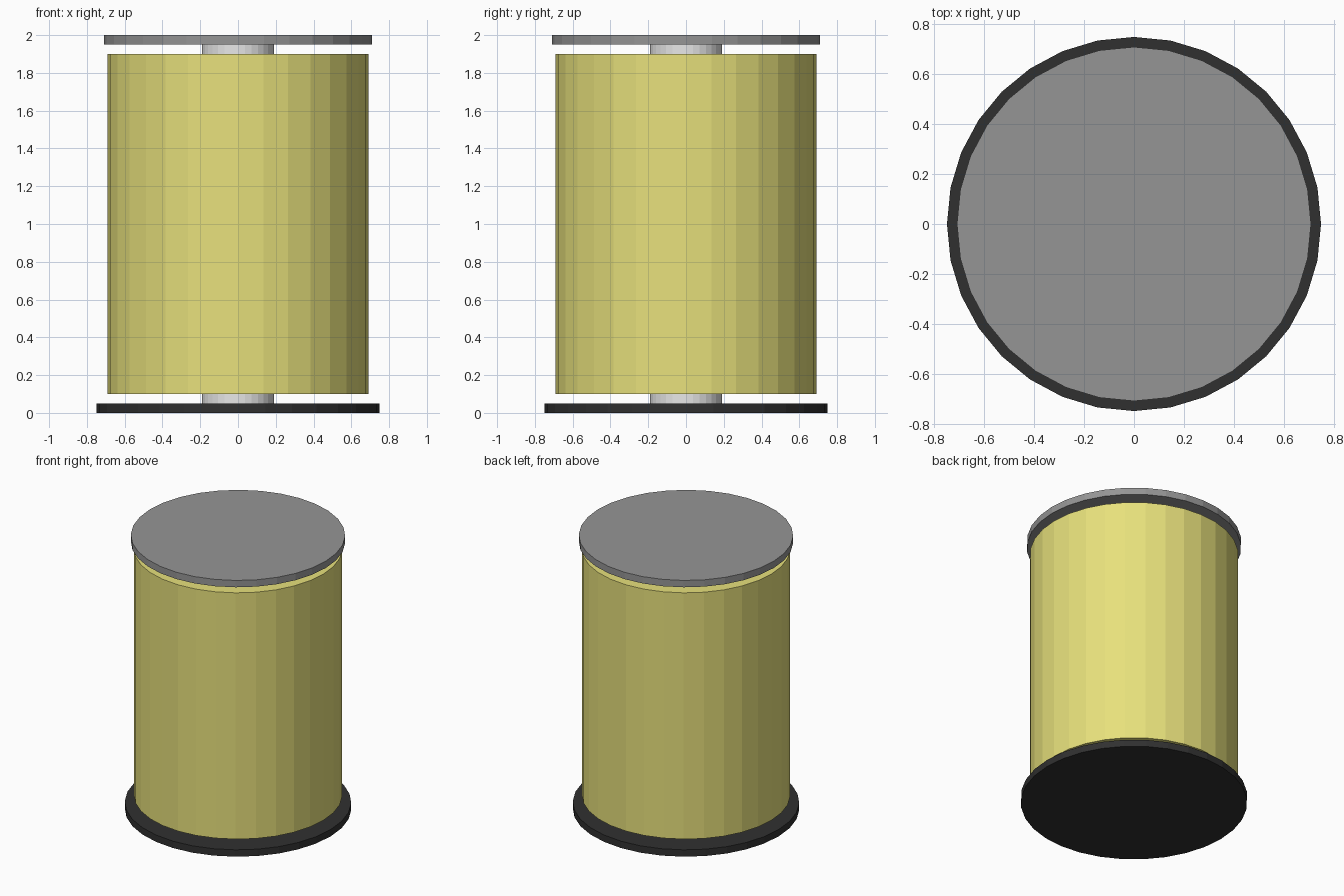
import bpy

if "Cube" in bpy.data.objects:
    bpy.data.objects.remove(bpy.data.objects["Cube"])


def material(name, rgb):
    m = bpy.data.materials.new(name)
    m.diffuse_color = (*rgb, 1.0)
    m.use_nodes = True
    m.node_tree.nodes["Principled BSDF"].inputs["Base Color"].default_value = m.diffuse_color
    return m


def disc(name, radius, z0, z1, mat):
    """Flat-shaded 32-sided cylinder from height z0 to z1."""
    bpy.ops.mesh.primitive_cylinder_add(
        vertices=32, radius=radius, depth=z1 - z0, location=(0, 0, (z0 + z1) / 2))
    ob = bpy.context.object
    ob.name = name
    ob.data.materials.append(mat)
    return ob


black = material("black", (0.03, 0.03, 0.03))
grey = material("mid grey", (0.3, 0.3, 0.3))
pale = material("pale grey", (0.8, 0.8, 0.8))
yellow = material("pale yellow", (0.8, 0.75, 0.2))

# End plates
disc("bottom_plate", 0.75, 0.0, 0.05, black)
disc("top_plate", 0.71, 1.95, 2.0, grey)
# Central spindle and the wound roll around it
disc("spindle", 0.19, 0.001, 1.96, pale)
disc("roll", 0.69, 0.1, 1.9, yellow)
